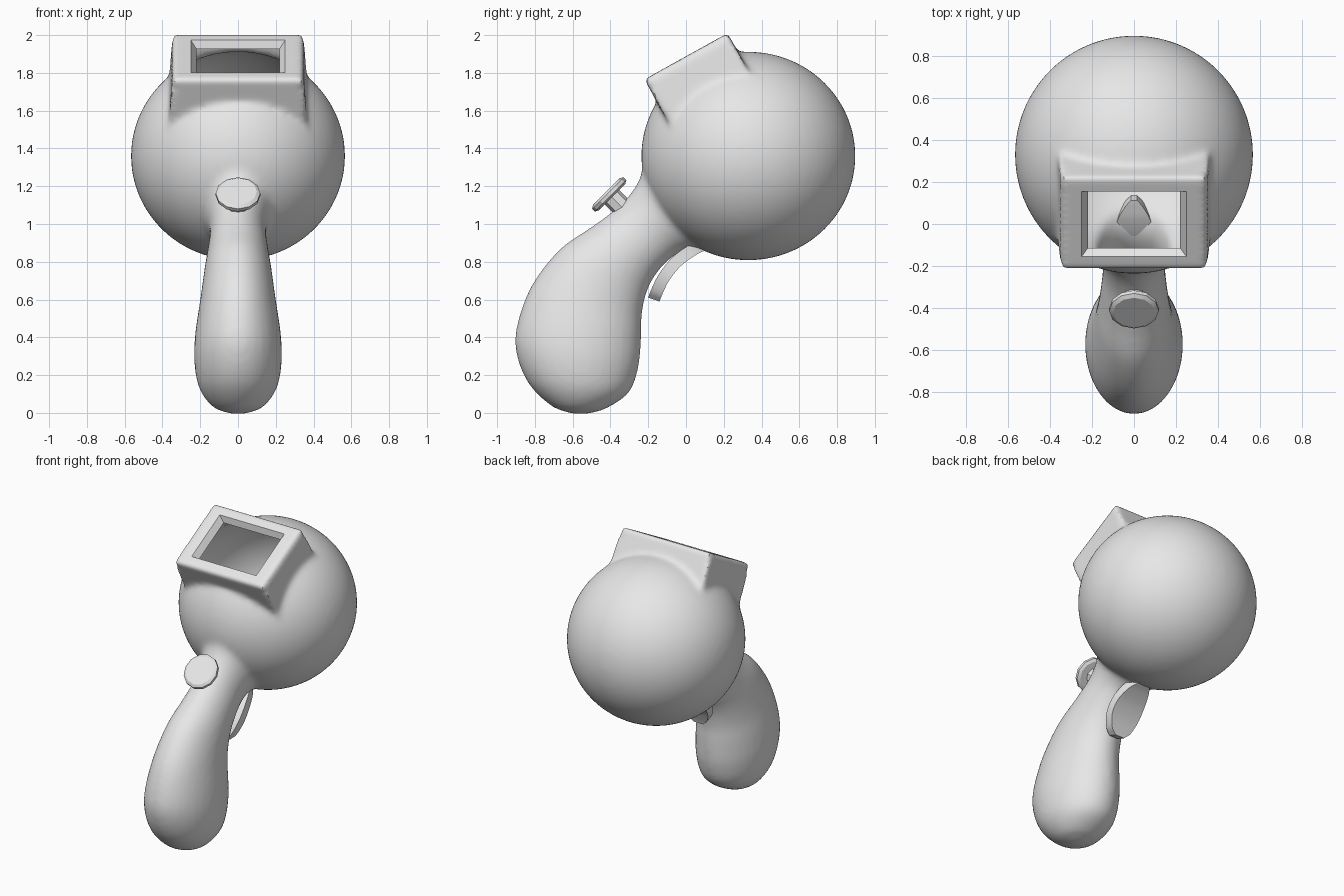
import bpy, bmesh, math
from mathutils import Matrix, Vector

cube = bpy.data.objects.get("Cube")
if cube:
    bpy.data.objects.remove(cube, do_unlink=True)

grey = bpy.data.materials.new("plain grey")
grey.use_nodes = True
grey.diffuse_color = (0.8, 0.8, 0.8, 1)
for node in grey.node_tree.nodes:
    if node.type == 'BSDF_PRINCIPLED':
        node.inputs["Base Color"].default_value = grey.diffuse_color


def make(name, bm):
    bmesh.ops.recalc_face_normals(bm, faces=bm.faces)
    mesh = bpy.data.meshes.new(name)
    bm.to_mesh(mesh)
    bm.free()
    mesh.materials.append(grey)
    obj = bpy.data.objects.new(name, mesh)
    bpy.context.collection.objects.link(obj)
    return obj


def shade(obj, angle):
    bpy.ops.object.select_all(action='DESELECT')
    obj.select_set(True)
    bpy.context.view_layer.objects.active = obj
    bpy.ops.object.shade_smooth_by_angle(angle=math.radians(angle))


def spline(points, steps):
    """Smooth curve through points of any dimension."""
    p = [Vector(q) for q in points]
    p = [p[0] * 2 - p[1]] + p + [p[-1] * 2 - p[-2]]
    out = []
    for a, b, c, d in zip(p, p[1:], p[2:], p[3:]):
        for i in range(steps):
            t = i / steps
            out.append((b * 2 + (c - a) * t + (a * 2 - b * 5 + c * 4 - d) * t ** 2
                        + (b * 3 - a - c * 3 + d) * t ** 3) * 0.5)
    return out + [p[-2]]


def loft(bm, rings):
    rows = [[bm.verts.new(co) for co in ring] for ring in rings]
    n = len(rows[0])
    for low, high in zip(rows, rows[1:]):
        for i in range(n):
            j = (i + 1) % n
            bm.faces.new((low[i], low[j], high[j], high[i]))
    bm.faces.new(rows[0][::-1])
    bm.faces.new(rows[-1])


# Body: round head
bm = bmesh.new()
bmesh.ops.create_uvsphere(bm, u_segments=64, v_segments=40, radius=1,
                          matrix=Matrix.Translation((0, 0.33, 1.36))
                          @ Matrix.Diagonal((0.567, 0.567, 0.552, 1)))

# Body: handle sections as front y, z, back y, z and half width
sections = [
    (-0.60, -0.005, -0.52, -0.005, 0.035),
    (-0.71, 0.035, -0.42, 0.025, 0.13),
    (-0.83, 0.15, -0.30, 0.11, 0.205),
    (-0.895, 0.30, -0.25, 0.25, 0.232),
    (-0.898, 0.45, -0.237, 0.40, 0.226),
    (-0.82, 0.67, -0.232, 0.53, 0.20),
    (-0.67, 0.865, -0.20, 0.66, 0.177),
    (-0.50, 0.985, -0.13, 0.77, 0.158),
    (-0.35, 1.10, -0.03, 0.85, 0.15),
    (-0.25, 1.23, 0.08, 0.865, 0.185),
    (-0.21, 1.40, 0.20, 0.85, 0.28)]
rings = []
for fy, fz, by, bz, w in spline(sections, 5):
    mid = Vector((0, (fy + by) / 2, (fz + bz) / 2))
    half = Vector((0, (fy - by) / 2, (fz - bz) / 2))
    side = Vector((w, 0, 0))
    rings.append([mid + half * math.cos(a) + side * math.sin(a)
                  for a in (math.tau * k / 32 for k in range(32))])
loft(bm, rings)

# Body: tilted, slightly flared display housing
tilt = Matrix.Translation((0, 0, 1.888)) @ Matrix.Rotation(math.radians(29), 4, 'X')
for v in bmesh.ops.create_cube(bm, size=2)["verts"]:
    top = v.co.z > 0
    v.co = tilt @ Vector((v.co.x * (0.347 if top else 0.372), v.co.y * 0.252,
                          0 if top else -0.35))

# Fuse the three volumes with soft blends
body = make("body", bm)
fuse = body.modifiers.new("fuse", 'REMESH')
fuse.mode = 'VOXEL'
fuse.voxel_size = 0.016
soften = body.modifiers.new("soften", 'SMOOTH')
soften.factor = 0.5
soften.iterations = 12
bpy.context.view_layer.update()
bm = bmesh.new()
bm.from_object(body, bpy.context.evaluated_depsgraph_get())
body.modifiers.clear()

# Rectangular opening into the hollow body, with a tapered lip
OX, OY, DEPTH = 0.25, 0.178, 0.042
bm.transform(tilt.inverted())
for axis, size in ((0, OX), (1, OY)):
    for sign in (-1, 1):
        co = Vector((0, 0, 0))
        co[axis] = sign * size
        no = Vector((0, 0, 0))
        no[axis] = 1
        faces = [f for f in bm.faces if f.calc_center_median().z > -0.05]
        edges = {e for f in faces for e in f.edges}
        verts = {v for f in faces for v in f.verts}
        bmesh.ops.bisect_plane(bm, geom=faces + list(edges) + list(verts),
                               plane_co=co, plane_no=no, dist=0.0005)
hole = []
for f in bm.faces:
    c = f.calc_center_median()
    if c.z > -0.05 and abs(c.x) < OX and abs(c.y) < OY:
        hole.append(f)
bmesh.ops.delete(bm, geom=hole, context='FACES')
rim = [e for e in bm.edges if e.is_boundary]
lip = bmesh.ops.extrude_edge_only(bm, edges=rim)["geom"]
for v in lip:
    if isinstance(v, bmesh.types.BMVert):
        v.co = Vector((v.co.x * 0.88, v.co.y * 0.87, v.co.z - DEPTH))
bm.transform(tilt)
bmesh.ops.recalc_face_normals(bm, faces=bm.faces)
bm.to_mesh(body.data)
bm.free()
shade(body, 35)

# Thumb button: faceted cap on a short stem
press = Matrix.Translation((0, -0.405, 1.155)) @ Matrix.Rotation(math.radians(45), 4, 'X')
for name, sides, profile in (
        ("button_cap", 12, ((0.10, -0.018), (0.118, -0.008), (0.118, 0.012), (0.10, 0.024))),
        ("button_stem", 8, ((0.055, -0.13), (0.055, -0.01)))):
    bm = bmesh.new()
    loft(bm, [[press @ Vector((r * math.cos(math.tau * k / sides),
                               r * math.sin(math.tau * k / sides), z))
               for k in range(sides)] for r, z in profile])
    shade(make(name, bm), 25)

# Trigger: curved oval tongue behind the neck, as y, z and half width
path = [(-0.17, 0.60, 0.035), (-0.155, 0.64, 0.075), (-0.115, 0.72, 0.105),
        (-0.05, 0.80, 0.105), (0.03, 0.86, 0.08), (0.09, 0.89, 0.045), (0.125, 0.905, 0.015)]
points = spline(path, 4)
rings = []
for i, (y, z, w) in enumerate(points):
    a, b = points[max(i - 1, 0)], points[min(i + 1, len(points) - 1)]
    n = Vector((0, b[1] - a[1], a[0] - b[0])).normalized() * 0.032
    c = Vector((0, y, z))
    side = Vector((w, 0, 0))
    rings.append([c - side - n, c + side - n, c + side + n, c - side + n])
bm = bmesh.new()
loft(bm, rings)
shade(make("trigger", bm), 35)
